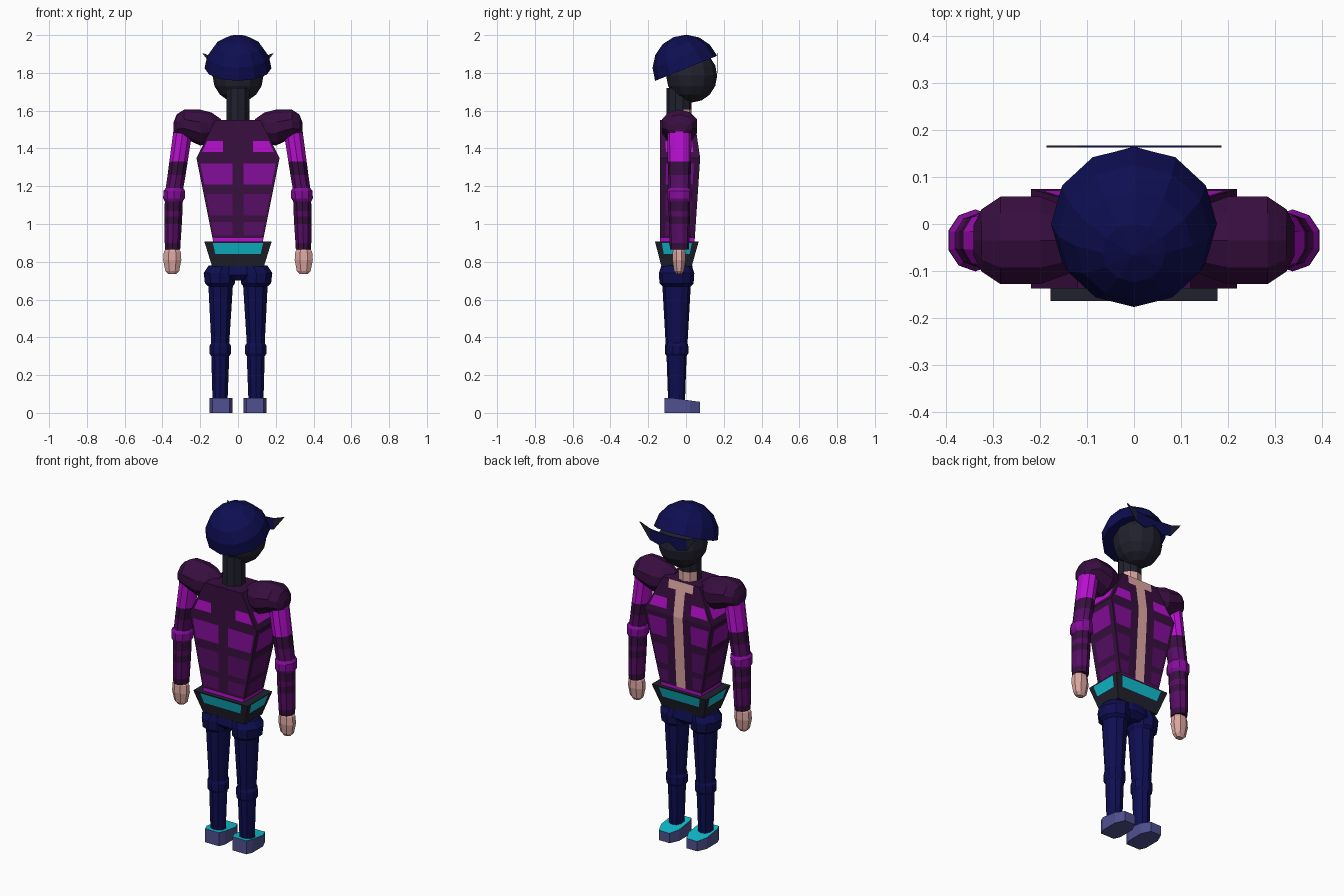
import bpy, bmesh, math
from mathutils import Matrix, Vector

if "Cube" in bpy.data.objects:
    bpy.data.objects.remove(bpy.data.objects["Cube"])


def make_mat(name, rgb):
    lin = [(c / 255 / 12.92) if c < 11 else ((c / 255 + 0.055) / 1.055) ** 2.4 for c in rgb]
    m = bpy.data.materials.new(name)
    m.use_nodes = True
    m.diffuse_color = (*lin, 1)
    m.node_tree.nodes["Principled BSDF"].inputs["Base Color"].default_value = (*lin, 1)
    return m


PALETTE = {
    "navy": (14, 14, 82), "charcoal": (33, 33, 46), "dark_purple": (56, 14, 64),
    "magenta": (184, 15, 208), "violet": (132, 13, 154), "plum": (86, 13, 100),
    "skin": (222, 168, 162), "cyan": (16, 190, 208), "slate": (80, 80, 145),
}
MATS = {k: make_mat(k, v) for k, v in PALETTE.items()}


def finish(name, bm, rule):
    """Store a mesh; rule is a colour name or a function of (centre, normal)."""
    bmesh.ops.recalc_face_normals(bm, faces=bm.faces)
    me = bpy.data.meshes.new(name)
    used = []
    for f in bm.faces:
        c = rule if isinstance(rule, str) else rule(f.calc_center_median(), f.normal)
        if c not in used:
            used.append(c)
            me.materials.append(MATS[c])
        f.material_index = used.index(c)
    bm.to_mesh(me)
    bm.free()
    ob = bpy.data.objects.new(name, me)
    bpy.context.collection.objects.link(ob)
    return ob


def skin_rings(name, rings, rule):
    """Join closed rings of points into a capped tube."""
    bm = bmesh.new()
    loops = [[bm.verts.new(p) for p in r] for r in rings]
    for a, b in zip(loops, loops[1:]):
        for i in range(len(a)):
            j = (i + 1) % len(a)
            bm.faces.new((a[i], a[j], b[j], b[i]))
    bm.faces.new(loops[0])
    bm.faces.new(loops[-1])
    return finish(name, bm, rule)


def ellipse(center, ra, rb, n=10, axis="z"):
    pts = []
    for i in range(n):
        t = 2 * math.pi * (i + 0.5) / n
        a, b = ra * math.cos(t), rb * math.sin(t)
        pts.append(Vector(center) + (Vector((a, b, 0)) if axis == "z" else Vector((0, a, b))))
    return pts


def ball(name, center, radii, color, seg=12, rings=8):
    bm = bmesh.new()
    bmesh.ops.create_uvsphere(bm, u_segments=seg, v_segments=rings, radius=1)
    bm.transform(Matrix.Translation(center) @ Matrix.Diagonal((*radii, 1)))
    return finish(name, bm, color)


def grid_box(name, levels, cols, rule):
    """Stack of rectangles (z, half width, back y, front y) cut into columns."""
    rings = []
    for z, w, y0, y1 in levels:
        xs = cols(w)
        ys = [y0 + (y1 - y0) * f for f in (0.15, 0.85)]
        rings.append([(x, y0, z) for x in xs] + [(w, y, z) for y in ys]
                     + [(x, y1, z) for x in reversed(xs)] + [(-w, y, z) for y in reversed(ys)])
    return skin_rings(name, rings, rule)


def lerp(z, table):
    for (z0, a), (z1, b) in zip(table, table[1:]):
        if z <= z1:
            return a + (b - a) * (z - z0) / (z1 - z0)
    return table[-1][1]


# Torso with armour patches and an open front strip
WIDTH = [(0.9, 0.13), (1.35, 0.22), (1.55, 0.12)]
FRONT = [(0.9, 0.045), (1.35, 0.075), (1.55, 0.045)]
PATCHES = [(0.90, 0.925, "magenta"), (0.94, 1.01, "plum"), (1.045, 1.16, "plum"),
           (1.21, 1.32, "violet"), (1.38, 1.44, "magenta")]


def torso_color(c, n):
    side = abs(n.x) > 0.7
    front = n.y > 0.5
    x = abs(c.x)
    if front and c.z > 0.925 and (x < 0.03 or (x < 0.08 and c.z > 1.5)):
        return "skin"
    w = lerp(c.z, WIDTH)
    for lo, hi, col in PATCHES:
        if lo < c.z < hi and abs(n.z) < 0.9:
            if hi < 0.93:
                return col
            if side:
                return col if abs(c.y + 0.035) < 0.06 else "dark_purple"
            start = 0.08 if front or lo > 1.35 else 0.03
            return col if start < x < 0.94 * w else "dark_purple"
    return "dark_purple"


zs = sorted({z for p in PATCHES for z in p[:2]} | {1.35, 1.5, 1.55})
grid_box("torso", [(z, lerp(z, WIDTH), -0.138, lerp(z, FRONT)) for z in zs],
         lambda w: [-w, -0.93 * w, -0.08, -0.03, 0.03, 0.08, 0.93 * w, w], torso_color)


# Belt with inset coloured panels on every side
def belt_color(c, n):
    panel = 0.84 < c.z < 0.9 and abs(n.z) < 0.8
    middle = abs(c.x) < 0.1 if abs(n.y) > abs(n.x) else abs(c.y + 0.05) < 0.05
    return "cyan" if panel and middle else "charcoal"


belt_levels = []
for z in (0.775, 0.842, 0.9, 0.907):
    t = (z - 0.775) / 0.132
    belt_levels.append((z, 0.137 + 0.041 * t, -0.13 - 0.034 * t, 0.03 + 0.037 * t))
grid_box("belt", belt_levels, lambda w: [-w, -0.76 * w, 0.76 * w, w], belt_color)

# Pelvis
skin_rings("pelvis", [ellipse((0, -0.045, z), a, b, 12) for z, a, b in
                      ((0.70, 0.06, 0.06), (0.73, 0.16, 0.09), (0.785, 0.14, 0.08))], "navy")

# Neck, head and cap
skin_rings("neck", [ellipse((0, -0.036, z), 0.064, 0.066) for z in (1.53, 1.605, 1.72)],
           lambda c, n: "skin" if c.z < 1.6 and n.y > 0.2 else "charcoal")
ball("head", (0, 0.03, 1.785), (0.135, 0.135, 0.142), "charcoal")

bm = bmesh.new()
bmesh.ops.create_uvsphere(bm, u_segments=12, v_segments=8, radius=0.177)
cut = bmesh.ops.bisect_plane(bm, geom=bm.verts[:] + bm.edges[:] + bm.faces[:],
                             plane_co=(0, 0, -0.001), plane_no=(0, 0, 1), clear_inner=True)
bmesh.ops.holes_fill(bm, edges=[e for e in bm.edges if e.is_boundary])
bm.transform(Matrix.Translation((0, 0, 1.825)) @ Matrix.Rotation(math.radians(22), 4, "X"))
finish("cap", bm, "navy")

# Winged face visor: thin plate with pointed tips
bm = bmesh.new()
upper = [(0, 1.87), (0.06, 1.875), (0.12, 1.88), (0.187, 1.905)]
lower = [(0, 1.835), (0.06, 1.80), (0.12, 1.815), (0.187, 1.902)]
for s in (-1, 1):
    for i in range(3):
        quad = [upper[i], upper[i + 1], lower[i + 1], lower[i]]
        bm.faces.new([bm.verts.new((s * x, 0.165, z)) for x, z in quad])
bmesh.ops.remove_doubles(bm, verts=bm.verts, dist=0.0005)
visor = finish("visor", bm, lambda c, n: "charcoal" if abs(c.x) > 0.12 else "navy")
solid = visor.modifiers.new("thickness", "SOLIDIFY")
solid.thickness = 0.004
solid.offset = 0

# Sleeve bands, from the lower edge of each colour upwards
SLEEVE = [(1.33, "magenta"), (1.26, "dark_purple"), (1.19, "plum"), (1.12, "violet"),
          (1.07, "dark_purple"), (1.04, "plum"), (1.0, "dark_purple"), (0.9, "plum"),
          (0.0, "dark_purple")]


def sleeve_color(c, n):
    return next(col for z, col in SLEEVE if c.z > z)


for s, side in ((1, "left"), (-1, "right")):
    # Shoulder pad
    skin_rings(side + "_shoulder",
               [ellipse((s * x, -0.035, z), ry, rz, 10, "x") for x, z, ry, rz in
                ((0.09, 1.535, 0.03, 0.02), (0.14, 1.51, 0.075, 0.08), (0.2, 1.51, 0.098, 0.095),
                 (0.285, 1.53, 0.098, 0.076), (0.325, 1.52, 0.07, 0.06), (0.342, 1.505, 0.035, 0.03))],
               "dark_purple")
    # Sleeve with bulging elbow
    skin_rings(side + "_arm",
               [ellipse((s * x, -0.035, z), rx, ry) for z, x, rx, ry in
                ((0.865, 0.346, 0.042, 0.05), (0.9, 0.346, 0.044, 0.052), (1.0, 0.343, 0.048, 0.055),
                 (1.04, 0.342, 0.049, 0.056), (1.07, 0.341, 0.05, 0.057), (1.12, 0.34, 0.05, 0.057),
                 (1.135, 0.339, 0.06, 0.066), (1.175, 0.338, 0.06, 0.066), (1.19, 0.336, 0.049, 0.057),
                 (1.26, 0.325, 0.05, 0.06), (1.33, 0.315, 0.051, 0.062), (1.49, 0.292, 0.053, 0.064))],
               sleeve_color)
    # Hand
    skin_rings(side + "_hand",
               [ellipse((s * 0.348, -0.037, z), rx, ry, 8) for z, rx, ry in
                ((0.735, 0.022, 0.016), (0.752, 0.04, 0.028), (0.81, 0.052, 0.038),
                 (0.855, 0.048, 0.036), (0.87, 0.035, 0.03))], "skin")
    # Hip, thigh, knee and shin
    skin_rings(side + "_leg",
               [ellipse((s * x, -0.05, z), rx, ry) for z, x, rx, ry in
                ((0.07, 0.095, 0.042, 0.045), (0.3, 0.094, 0.05, 0.053), (0.315, 0.094, 0.06, 0.062),
                 (0.355, 0.094, 0.06, 0.062), (0.37, 0.094, 0.05, 0.058), (0.67, 0.092, 0.068, 0.075),
                 (0.685, 0.096, 0.083, 0.09), (0.74, 0.097, 0.089, 0.094), (0.78, 0.08, 0.08, 0.08))],
               "navy")
    # Shoe with bright upper
    sole = [(-0.045, -0.115), (0.045, -0.115), (0.06, -0.08), (0.06, 0.02),
            (0.035, 0.075), (-0.035, 0.075), (-0.06, 0.02), (-0.06, -0.08)]
    skin_rings(side + "_shoe",
               [[(s * 0.09 + x, y, 0) for x, y in sole],
                [(s * 0.09 + x, y, 0.08 - max(0, y + 0.08) * 0.14) for x, y in sole]],
               lambda c, n: "cyan" if n.z > 0.7 else "slate")
